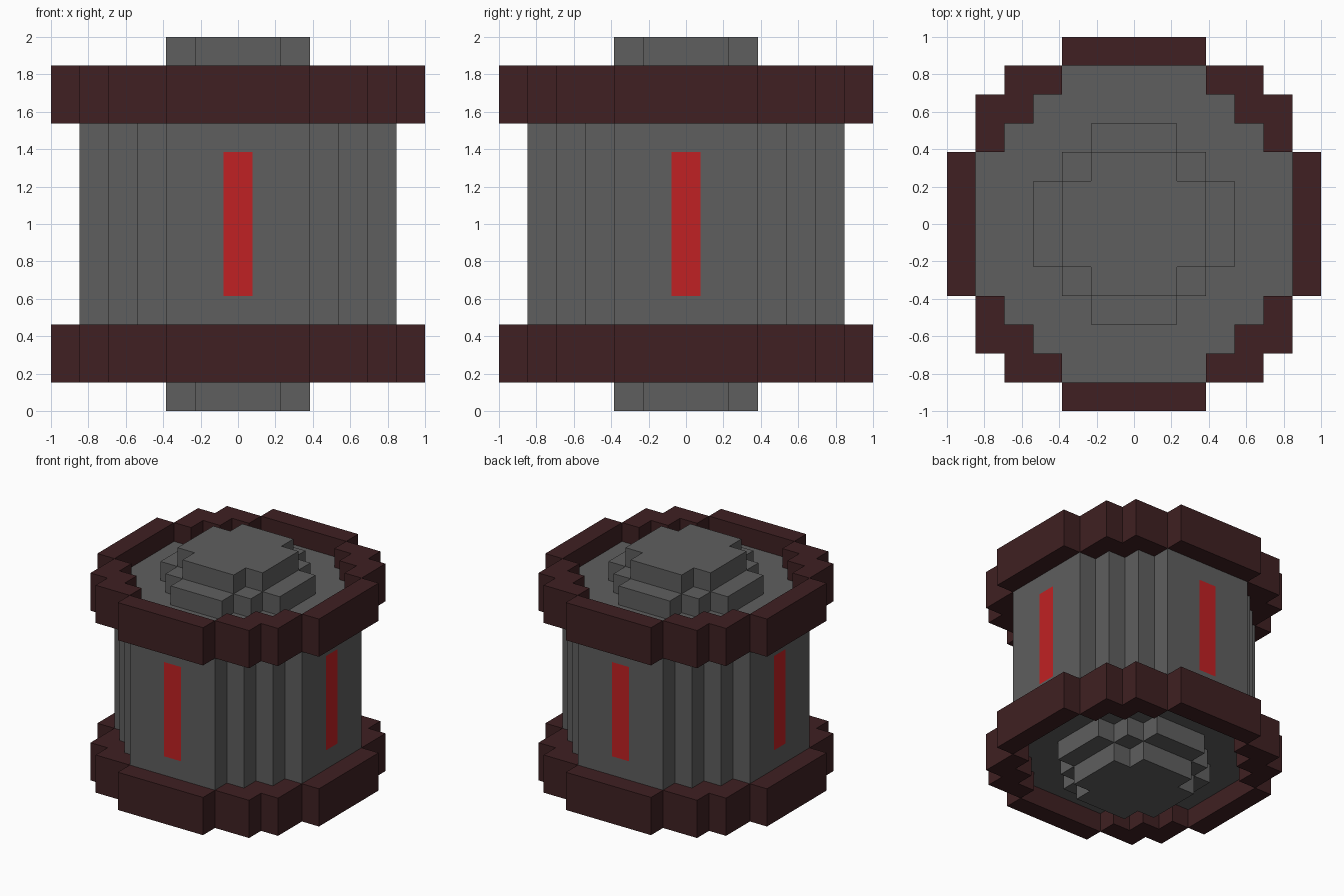
import bpy
import bmesh
from mathutils import Vector

cube = bpy.data.objects.get("Cube")
if cube:
    bpy.data.objects.remove(cube, do_unlink=True)

UNIT = 2 / 13  # side of one block


def material(name, color):
    mat = bpy.data.materials.new(name)
    mat.use_nodes = True
    mat.diffuse_color = (*color, 1)
    bsdf = next(n for n in mat.node_tree.nodes if n.type == 'BSDF_PRINCIPLED')
    bsdf.inputs["Base Color"].default_value = (*color, 1)
    bsdf.inputs["Roughness"].default_value = 0.8
    return mat


grey = material("grey metal", (0.114, 0.114, 0.114))
maroon = material("dark maroon", (0.05, 0.0145, 0.016))
red = material("red light", (0.53, 0.0152, 0.0168))


def disc(half_widths):
    """Cells of a blocky disc, from the half width of each row off centre."""
    return {(i, j)
            for j in range(1 - len(half_widths), len(half_widths))
            for i in range(-half_widths[abs(j)], half_widths[abs(j)] + 1)}


def blocks(name, cells, bottom, top, mats, stripe=None):
    """Extrude a set of cells between two block levels."""
    bm = bmesh.new()
    for i, j in sorted(cells):
        bm.faces.new([bm.verts.new((i + a, j + b, bottom))
                      for a, b in ((-.5, -.5), (.5, -.5), (.5, .5), (-.5, .5))])
    bmesh.ops.remove_doubles(bm, verts=bm.verts[:], dist=0.01)
    result = bmesh.ops.extrude_face_region(bm, geom=bm.faces[:], use_keep_orig=True)
    raised = [g for g in result["geom"] if isinstance(g, bmesh.types.BMVert)]
    bmesh.ops.translate(bm, verts=raised, vec=(0, 0, top - bottom))
    bmesh.ops.recalc_face_normals(bm, faces=bm.faces[:])

    # Cut the middle column of each wall into a coloured stripe
    if stripe:
        for level in stripe:
            bmesh.ops.bisect_plane(bm, geom=bm.verts[:] + bm.edges[:] + bm.faces[:],
                                   plane_co=Vector((0, 0, level)),
                                   plane_no=Vector((0, 0, 1)))
        for face in bm.faces:
            c = face.calc_center_median()
            if (abs(face.normal.z) < 0.5 and stripe[0] < c.z < stripe[1]
                    and min(abs(c.x), abs(c.y)) < 0.1):
                face.material_index = 1

    bmesh.ops.dissolve_limit(bm, angle_limit=0.01, verts=bm.verts[:],
                             edges=bm.edges[:], delimit={'MATERIAL'})
    bmesh.ops.scale(bm, verts=bm.verts[:], vec=(UNIT, UNIT, UNIT))
    mesh = bpy.data.meshes.new(name)
    bm.to_mesh(mesh)
    bm.free()
    for mat in mats:
        mesh.materials.append(mat)
    obj = bpy.data.objects.new(name, mesh)
    bpy.context.collection.objects.link(obj)
    return obj


body = disc([5, 5, 5, 4, 3, 2])
rim = disc([6, 6, 6, 5, 5, 4, 2]) - body
wide_step = disc([3, 3, 2, 1])
narrow_step = disc([2, 2, 1])

# Drum with a red stripe on each side
blocks("drum_body", body, 2, 11, [grey, red], stripe=(4, 9))

# Rims and stepped end caps
blocks("lower_rim", rim, 1, 3, [maroon])
blocks("upper_rim", rim, 10, 12, [maroon])
blocks("lower_cap_wide", wide_step, 1, 2, [grey])
blocks("lower_cap_narrow", narrow_step, 0, 1, [grey])
blocks("upper_cap_wide", wide_step, 11, 12, [grey])
blocks("upper_cap_narrow", narrow_step, 12, 13, [grey])
